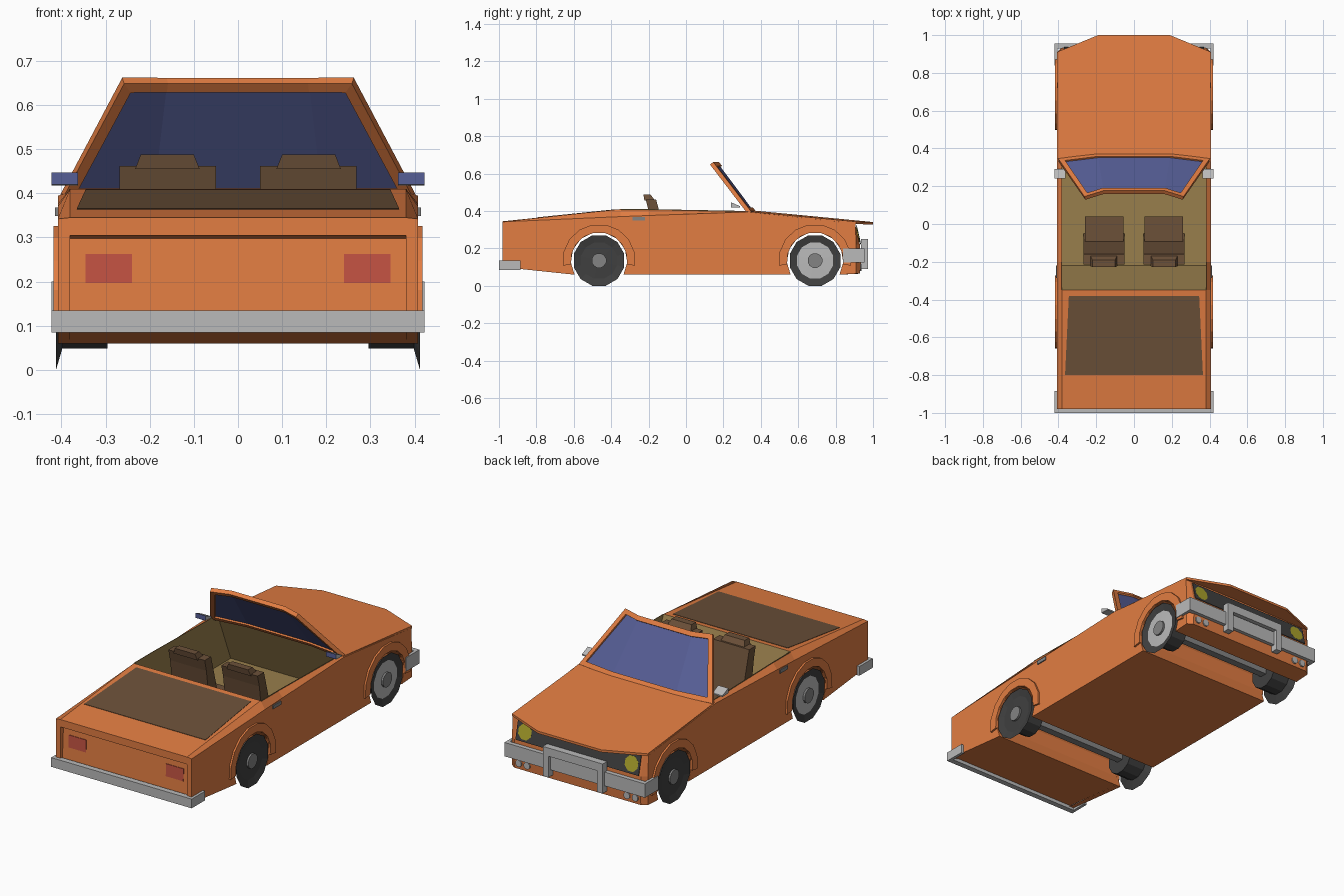
import bpy, bmesh, math
from mathutils import Vector

if "Cube" in bpy.data.objects:
    bpy.data.objects.remove(bpy.data.objects["Cube"])


def mat(name, r, g, b):
    m = bpy.data.materials.new(name)
    lin = [((c / 255 + 0.055) / 1.055) ** 2.4 for c in (r, g, b)]
    m.diffuse_color = (*lin, 1)
    m.use_nodes = True
    m.node_tree.nodes["Principled BSDF"].inputs["Base Color"].default_value = m.diffuse_color
    return m


ORANGE = mat("orange paint", 226, 125, 66)
BROWN = mat("brown leather", 108, 81, 57)
OLIVE = mat("olive interior", 152, 126, 76)
GRAY = mat("light metal", 186, 186, 186)
MID = mat("mid gray metal", 132, 132, 132)
DARK = mat("dark rubber", 64, 64, 64)
GLASS = mat("blue glass", 86, 94, 150)
RED = mat("red lamp", 194, 82, 66)
YELLOW = mat("yellow lamp", 172, 164, 44)


def finish(name, bm, mats, rule=None):
    bmesh.ops.recalc_face_normals(bm, faces=bm.faces)
    bm.normal_update()
    if rule:
        for f in bm.faces:
            f.material_index = rule(f.calc_center_median(), f.normal)
    me = bpy.data.meshes.new(name)
    bm.to_mesh(me)
    bm.free()
    ob = bpy.data.objects.new(name, me)
    for m in mats:
        me.materials.append(m)
    bpy.context.collection.objects.link(ob)
    return ob


def loft(name, a, b, mats, rule=None, caps=(True, True)):
    """Surface between two matching loops of 3D points, with optional end caps."""
    bm = bmesh.new()
    va = [bm.verts.new(p) for p in a]
    vb = [bm.verts.new(p) for p in b]
    for i in range(len(va)):
        j = (i + 1) % len(va)
        bm.faces.new((va[i], vb[i], vb[j], va[j]))
    if caps[0]:
        bm.faces.new(va)
    if caps[1]:
        bm.faces.new(vb[::-1])
    return finish(name, bm, mats, rule)


def slab(name, pts, vec, m):
    return loft(name, pts, [Vector(p) + Vector(vec) for p in pts], [m])


def box(name, x0, x1, y0, y1, z0, z1, m):
    return slab(name, [(x0, y0, z0), (x1, y0, z0), (x1, y1, z0), (x0, y1, z0)], (0, 0, z1 - z0), m)


def at_x(profile, x):
    return [(x, y, z) for y, z in profile]


WHEELS = (-0.465, 0.69)
WZ = 0.135


def arc(yc, r, a0, a1, n=9):
    return [(yc + r * math.cos(math.radians(a0 + (a1 - a0) * i / n)),
             WZ + r * math.sin(math.radians(a0 + (a1 - a0) * i / n))) for i in range(n + 1)]


# Body: notched centre section plus two side panels, wheel wells run through
def under():
    return arc(WHEELS[0], 0.151, 210, -30) + arc(WHEELS[1], 0.151, 210, -30)


nose = [(0.93, 0.065), (0.935, 0.125), (0.93, 0.22), (0.905, 0.325)]
cockpit = [(0.37, 0.392), (0.48, 0.12), (-0.22, 0.12), (-0.35, 0.41)]
centre = ([(-0.965, 0.10)] + under() + nose + [(0.905, 0.335)] + cockpit +
          [(-0.98, 0.345), (-0.98, 0.305), (-0.955, 0.298)])
loft("body_centre", at_x(centre, -0.38), at_x(centre, 0.38), [ORANGE, OLIVE],
     lambda c, n: int(-0.3 < c.y < 0.5 and c.z > 0.09), (False, False))

low = [(-0.98, 0.10)] + under() + nose
inner = low + [(0.905, 0.335), (0.33, 0.40), (-0.2, 0.41), (-0.35, 0.41), (-0.98, 0.345)]
outer = [(min(y, 0.91), z) for y, z in low] + [
    (0.905, 0.333), (0.33, 0.395), (-0.2, 0.376), (-0.35, 0.37), (-0.98, 0.342)]
recess = [(-0.979, 0.10), (-0.979, 0.305), (-0.955, 0.298), (-0.965, 0.10)]
wall = cockpit + [(-0.2, 0.41), (0.33, 0.40)]
for s, side in ((-1, "left"), (1, "right")):
    loft(side + "_side_panel", at_x(inner, s * 0.38), at_x(outer, s * 0.408), [ORANGE],
         caps=(False, True))
    slab(side + "_cockpit_wall", at_x(wall, s * 0.38), (s * 0.003, 0, 0), OLIVE)
    slab(side + "_tail_recess_wall", at_x(recess, s * 0.38), (s * 0.003, 0, 0), ORANGE)

# Hood overhanging the nose
slab("hood", [(-0.402, 0.33, 0.398), (-0.408, 0.91, 0.343), (-0.19, 1.0, 0.341), (0.19, 1.0, 0.341),
              (0.408, 0.91, 0.343), (0.402, 0.33, 0.398), (0.19, 0.365, 0.402), (-0.19, 0.365, 0.402)],
     (0, 0, -0.013), ORANGE)

# Folded roof cover on the rear deck
slab("deck_cover", [(-0.365, -0.80, 0.3636), (0.365, -0.80, 0.3636),
                    (0.345, -0.38, 0.4069), (-0.345, -0.38, 0.4069)], (0, 0, 0.002), BROWN)


# Windscreen: three bowed panels, inset into frame and glass
def screen(name, keep_glass, m):
    bm = bmesh.new()
    lo = [(-0.40, 0.338, 0.392), (-0.19, 0.365, 0.392), (0.19, 0.365, 0.392), (0.40, 0.338, 0.392)]
    hi = [(-0.26, 0.137, 0.655), (-0.16, 0.168, 0.655), (0.16, 0.168, 0.655), (0.26, 0.137, 0.655)]
    vl = [bm.verts.new(p) for p in lo]
    vh = [bm.verts.new(p) for p in hi]
    fs = [bm.faces.new((vl[i], vl[i + 1], vh[i + 1], vh[i])) for i in range(3)]
    bm.normal_update()
    rim = bmesh.ops.inset_region(bm, faces=fs, thickness=0.025, use_boundary=True,
                                 use_even_offset=True)["faces"]
    drop = rim if keep_glass else [f for f in bm.faces if f not in rim]
    bmesh.ops.delete(bm, geom=drop, context="FACES")
    ob = finish(name, bm, [m])
    mod = ob.modifiers.new("thickness", "SOLIDIFY")
    mod.thickness = 0.004 if keep_glass else 0.022
    mod.offset = 0


screen("windscreen_frame", False, ORANGE)
screen("windscreen_glass", True, GLASS)


# Wheels: flared disc outside, narrow drum inside
def wheel(name, s, yc, ring):
    prof = [(0.415, 0.04), (0.405, 0.04), (0.403, 0.10), (0.412, 0.1395), (0.398, 0.09), (0.295, 0.09)]
    n = 12
    bm = bmesh.new()
    rows = [[bm.verts.new((s * x, yc + r * math.cos(math.tau * (i + 0.5) / n),
                           WZ + r * math.sin(math.tau * (i + 0.5) / n))) for i in range(n)]
            for x, r in prof]
    for a, b in zip(rows, rows[1:]):
        for i in range(n):
            bm.faces.new((a[i], b[i], b[(i + 1) % n], a[(i + 1) % n]))
    bm.faces.new(rows[0])
    bm.faces.new(rows[-1])

    def rule(c, nrm):
        r = math.hypot(c.y - yc, c.z - WZ)
        if abs(c.x) > 0.409 and r < 0.06:
            return 1
        return 2 if ring and abs(c.x) > 0.40 and r < 0.09 and nrm.x * s > 0.5 else 0
    finish(name, bm, [DARK, MID, GRAY], rule)


for s, side in ((-1, "left"), (1, "right")):
    for yc, end in zip(WHEELS, ("rear", "front")):
        wheel(f"{side}_{end}_wheel", s, yc, (s > 0) == (yc > 0))
        # Raised wheel arch lip
        lip = arc(yc, 0.151, -8, 188) + arc(yc, 0.195, 188, -8)
        loft(f"{side}_{end}_arch", at_x(lip, s * 0.40), at_x(lip, s * 0.418), [ORANGE])

for yc, end in zip(WHEELS, ("rear", "front")):
    box(end + "_axle", -0.3, 0.3, yc - 0.02, yc + 0.02, 0.115, 0.155, MID)


# Bumpers wrapping round the corners
def bumper(name, y_end, y_in, y_arm, z0, z1):
    pts = [(-0.422, y_end), (0.422, y_end), (0.422, y_arm), (0.406, y_arm),
           (0.406, y_in), (-0.406, y_in), (-0.406, y_arm), (-0.422, y_arm)]
    slab(name, [(x, y, z0) for x, y in pts], (0, 0, z1 - z0), GRAY)


bumper("rear_bumper", -1.0, -0.97, -0.885, 0.085, 0.135)
bumper("front_bumper", 0.955, 0.93, 0.84, 0.125, 0.20)
guard = [(-0.18, 0.09), (-0.18, 0.25), (0.18, 0.25), (0.18, 0.09),
         (0.145, 0.09), (0.145, 0.205), (-0.145, 0.205), (-0.145, 0.09)]
slab("bumper_guard", [(x, 0.935, z) for x, z in guard], (0, 0.037, 0), GRAY)

# Grille plate under the hood lip
slab("grille", [(-0.37, 0.932, 0.222), (0.37, 0.932, 0.222), (0.37, 0.909, 0.322), (-0.37, 0.909, 0.322)],
     (0, 0.004, 0), DARK)


def disc(name, x, y, z, r, depth, m, lean=0.0):
    ring = [(x + r * math.cos(math.tau * (i + 0.5) / 8),
             y - lean * r * math.sin(math.tau * (i + 0.5) / 8),
             z + r * math.sin(math.tau * (i + 0.5) / 8)) for i in range(8)]
    slab(name, ring, (0, depth, 0), m)


# Seats, lamps, mirrors and handles, mirrored left and right
for s, side in ((-1, "left"), (1, "right")):
    box(side + "_seat_base", s * 0.055, s * 0.26, -0.12, 0.04, 0.12, 0.21, BROWN)
    back = [(-0.05, 0.12), (-0.09, 0.20), (-0.16, 0.462), (-0.215, 0.462), (-0.20, 0.40), (-0.16, 0.12)]
    loft(side + "_seat_back", at_x(back, s * 0.05), at_x(back, s * 0.268), [BROWN])
    loft(side + "_headrest",
         [(s * x, y, 0.455) for x, y in ((0.087, -0.222), (0.233, -0.222), (0.233, -0.165), (0.087, -0.165))],
         [(s * x, y, 0.488) for x, y in ((0.10, -0.228), (0.22, -0.228), (0.22, -0.19), (0.10, -0.19))],
         [BROWN])
    lamp = [(-0.9601, 0.197), (-0.9568, 0.263), (-0.9598, 0.263), (-0.9631, 0.197)]
    loft(side + "_tail_lamp", at_x(lamp, s * 0.24), at_x(lamp, s * 0.345), [RED])
    disc(side + "_headlight", s * 0.32, 0.917, 0.272, 0.042, 0.008, YELLOW, 0.23)
    for x in (0.30, 0.35):
        disc(side + "_fog_lamp", s * x, 0.93, 0.098, 0.019, 0.009, GRAY)
    mir = [(0.24, 0.42), (0.24, 0.447), (0.29, 0.425), (0.29, 0.418)]
    loft(side + "_mirror", at_x(mir, s * 0.362), at_x(mir, s * 0.422), [GRAY, GLASS],
         lambda c, n: int(n.y < -0.9))
    box(side + "_door_handle", s * 0.40, s * 0.414, -0.285, -0.22, 0.349, 0.368, MID)
